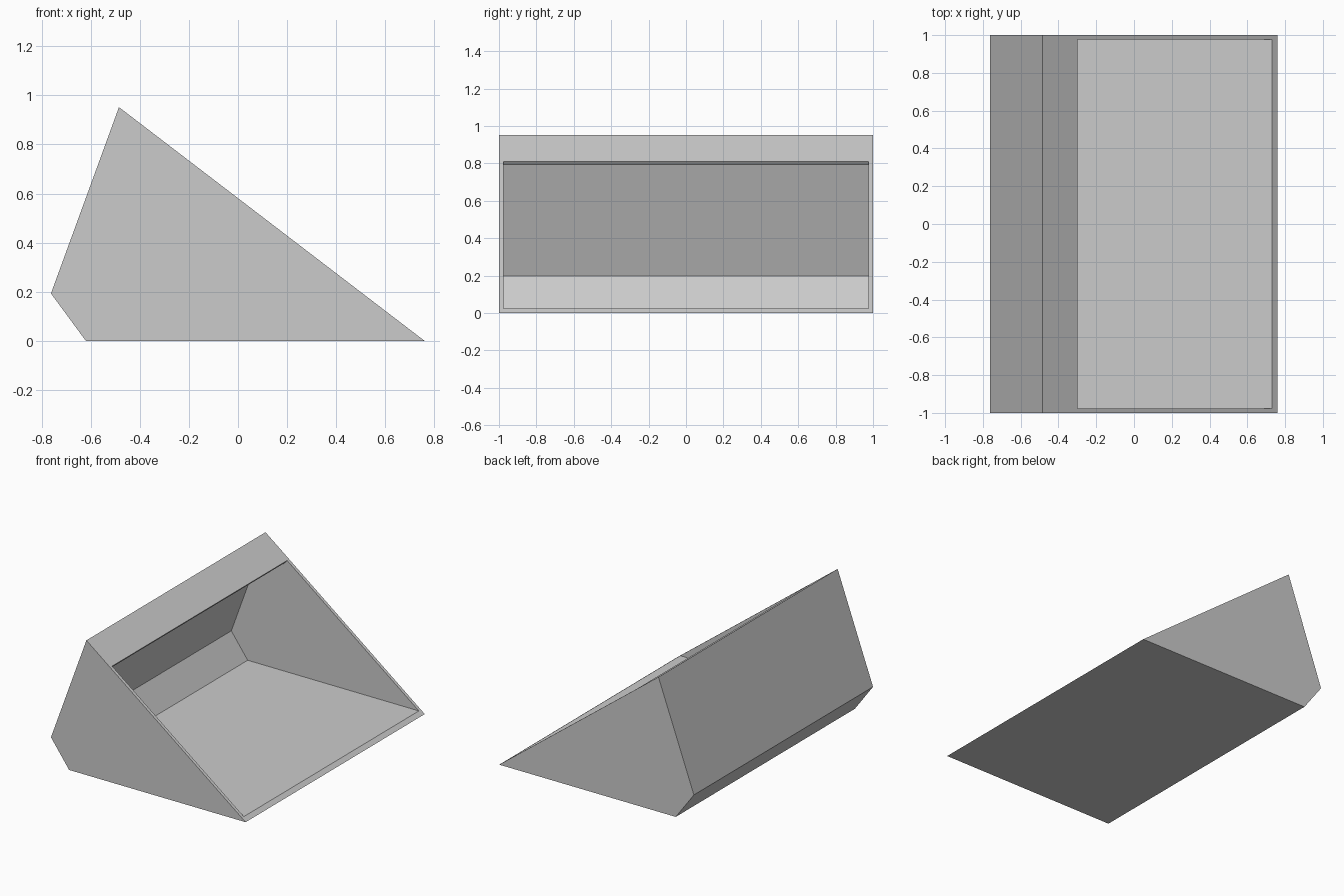
import bpy, bmesh
from mathutils import Vector

cube = bpy.data.objects.get("Cube")
if cube:
    bpy.data.objects.remove(cube, do_unlink=True)

grey = bpy.data.materials.new("plain grey")
grey.use_nodes = True
colour = (0.6, 0.6, 0.6, 1)
grey.diffuse_color = colour
grey.node_tree.nodes["Principled BSDF"].inputs["Base Color"].default_value = colour


def prism(name, profile, half):
    """Extrude an x-z profile along y."""
    bm = bmesh.new()
    face = bm.faces.new([bm.verts.new((p.x, -half, p.y)) for p in profile])
    new = bmesh.ops.extrude_face_region(bm, geom=[face])["geom"]
    moved = [v for v in new if isinstance(v, bmesh.types.BMVert)]
    bmesh.ops.translate(bm, verts=moved, vec=(0, 2 * half, 0))
    bmesh.ops.recalc_face_normals(bm, faces=bm.faces)
    mesh = bpy.data.meshes.new(name)
    bm.to_mesh(mesh)
    bm.free()
    mesh.materials.append(grey)
    obj = bpy.data.objects.new(name, mesh)
    bpy.context.collection.objects.link(obj)
    return obj


def inset(points, t):
    """Offset a counter-clockwise profile inwards by the wall thickness."""
    result = []
    for i, p in enumerate(points):
        a = (p - points[i - 1]).normalized()
        b = (points[(i + 1) % len(points)] - p).normalized()
        na, nb = Vector((-a.y, a.x)), Vector((-b.y, b.x))
        result.append(p + (na + nb) * t / (1 + na.dot(nb)))
    return result


# Outer shell: base, sloped front, leaning back and lower chamfer
wall = 0.023
toe, peak, heel, base = [Vector(p) for p in
                         ((0.76, 0), (-0.485, 0.952), (-0.762, 0.193), (-0.62, 0))]
shell = prism("bin_shell", [toe, peak, heel, base], 1)

# Cavity, open through the slope below the top lip
_, in_peak, in_heel, in_base = inset([toe, peak, heel, base], wall)
slope = peak - toe
out = Vector((-slope.y, slope.x)).normalized() * -1
lip = toe + slope * ((0.76 + 0.30) / -slope.x)
sill = toe + slope * (wall / slope.y)
cavity = prism("cavity_cutter", [in_base, sill, sill + out * 0.1, lip + out * 0.1,
                                 lip - out * wall, in_peak, in_heel], 1 - wall)
cavity.hide_render = True

cut = shell.modifiers.new("Cavity", "BOOLEAN")
cut.operation = "DIFFERENCE"
cut.solver = "EXACT"
cut.object = cavity
bpy.context.view_layer.objects.active = shell
bpy.ops.object.modifier_apply(modifier=cut.name)
bpy.data.objects.remove(cavity, do_unlink=True)
